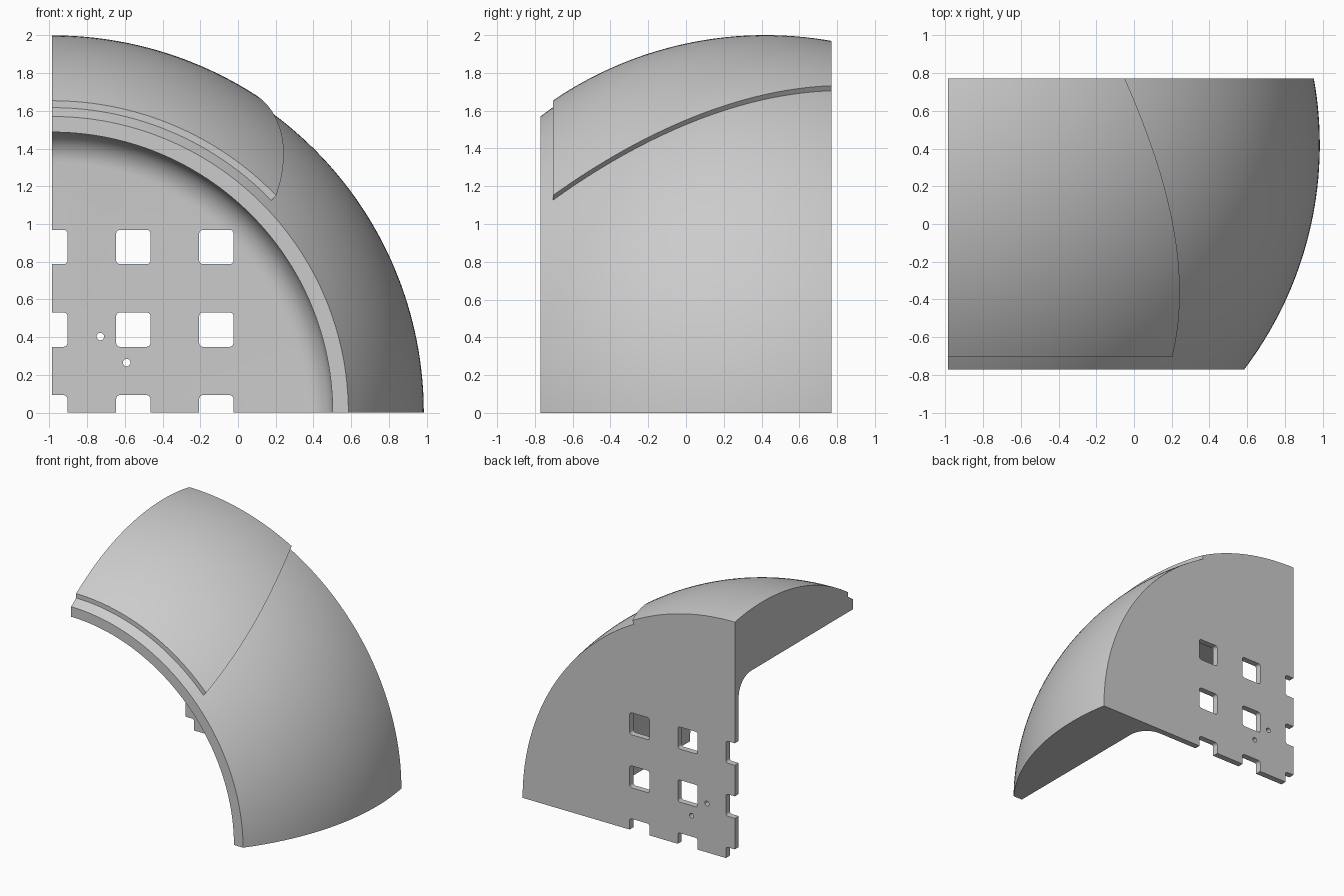
import bpy, bmesh
from math import sin, cos, sqrt, pi, radians

cube = bpy.data.objects.get("Cube")
if cube:
    bpy.data.objects.remove(cube, do_unlink=True)

AXIS_X = -0.985          # revolve axis runs along y here, at z = 0
FRONT, BACK = -0.77, 0.77
CENTRE_Y = 0.42          # centre of the spherical outer skin
BODY_R, PANEL_R = 1.97, 2.0
BORE_R, WALL_Y, FILLET = 1.487, 0.72, 0.16

grey = bpy.data.materials.new("plain_grey")
grey.use_nodes = True
colour = (0.6, 0.6, 0.6, 1)
grey.diffuse_color = colour
grey.node_tree.nodes["Principled BSDF"].inputs["Base Color"].default_value = colour


def polar(r, y, angle):
    return (AXIS_X + r * cos(angle), y, r * sin(angle))


def skin(radius, y):
    return sqrt(radius ** 2 - (y - CENTRE_Y) ** 2)


def make_object(name, bm):
    bmesh.ops.recalc_face_normals(bm, faces=bm.faces)
    mesh = bpy.data.meshes.new(name)
    bm.to_mesh(mesh)
    bm.free()
    mesh.materials.append(grey)
    obj = bpy.data.objects.new(name, mesh)
    bpy.context.collection.objects.link(obj)
    return obj


def smooth(obj):
    bpy.ops.object.select_all(action='DESELECT')
    obj.select_set(True)
    bpy.context.view_layer.objects.active = obj
    bpy.ops.object.shade_smooth_by_angle(angle=radians(30))


# Quarter-turn shell: domed skin, cylindrical bore, filleted back wall
N = 32
profile = [(0, BACK)]
for i in range(N + 1):
    y = BACK + (FRONT - BACK) * i / N
    profile.append((skin(BODY_R, y), y))
profile.append((BORE_R, FRONT))
for i in range(11):
    a = pi / 2 * i / 10
    profile.append((BORE_R - FILLET * (1 - cos(a)), WALL_Y - FILLET * (1 - sin(a))))
profile.append((0, WALL_Y))

bm = bmesh.new()
STEPS = 64
rings = [[bm.verts.new(polar(r, y, pi / 2 * s / STEPS)) for r, y in profile]
         for s in range(STEPS + 1)]
for a, b in zip(rings, rings[1:]):
    for i in range(len(profile) - 1):
        bm.faces.new((a[i], a[i + 1], b[i + 1], b[i]))
bm.faces.new(rings[0])
bm.faces.new(rings[-1])
bmesh.ops.remove_doubles(bm, verts=bm.verts, dist=1e-5)
shell = make_object("shell", bm)


# Cutters for the square windows and the two small round holes
def add_prism(bm, outline):
    face = bm.faces.new([bm.verts.new((x, 0.3, z)) for x, z in outline])
    new = bmesh.ops.extrude_face_region(bm, geom=[face], use_keep_orig=True)["geom"]
    bmesh.ops.translate(bm, vec=(0, 0.7, 0),
                        verts=[v for v in new if isinstance(v, bmesh.types.BMVert)])


def rounded_square(cx, cz, half, r):
    points = []
    for corner in range(4):
        mid = pi / 4 + corner * pi / 2
        ox = cx + (half - r) * (1 if cos(mid) > 0 else -1)
        oz = cz + (half - r) * (1 if sin(mid) > 0 else -1)
        for k in range(5):
            a = corner * pi / 2 + k * pi / 8
            points.append((ox + r * cos(a), oz + r * sin(a)))
    return points


bm = bmesh.new()
for col in range(3):
    for row in range(3):
        add_prism(bm, rounded_square(-0.995 + 0.44 * col, 0.002 + 0.438 * row, 0.091, 0.02))
for cx, cz in ((-0.73, 0.403), (-0.59, 0.265)):
    add_prism(bm, [(cx + 0.02 * cos(pi * k / 8), cz + 0.02 * sin(pi * k / 8))
                   for k in range(16)])
cutter = make_object("hole_cutter", bm)
cutter.hide_render = True

cut = shell.modifiers.new("holes", 'BOOLEAN')
cut.operation = 'DIFFERENCE'
cut.solver = 'EXACT'
cut.object = cutter
bpy.context.view_layer.objects.active = shell
bpy.ops.object.modifier_apply(modifier=cut.name)
bpy.data.objects.remove(cutter, do_unlink=True)
smooth(shell)

# Raised panel over the crown, with a slanting lower edge
bm = bmesh.new()
bmesh.ops.create_grid(bm, x_segments=32, y_segments=32, size=1)
top = bmesh.ops.extrude_face_region(bm, geom=bm.faces[:], use_keep_orig=True)["geom"]
bmesh.ops.translate(bm, vec=(0, 0, 1),
                    verts=[v for v in top if isinstance(v, bmesh.types.BMVert)])
PANEL_FRONT = -0.705
for v in bm.verts:
    u, t = (v.co.x + 1) / 2, (v.co.y + 1) / 2
    y = PANEL_FRONT + (BACK - PANEL_FRONT) * t
    edge = radians(44.1 + 17.5 * t)
    radius = PANEL_R if v.co.z > 0.5 else BODY_R - 0.006
    v.co = polar(skin(radius, y), y, edge + (pi / 2 - edge) * u)
panel = make_object("raised_panel", bm)
smooth(panel)
